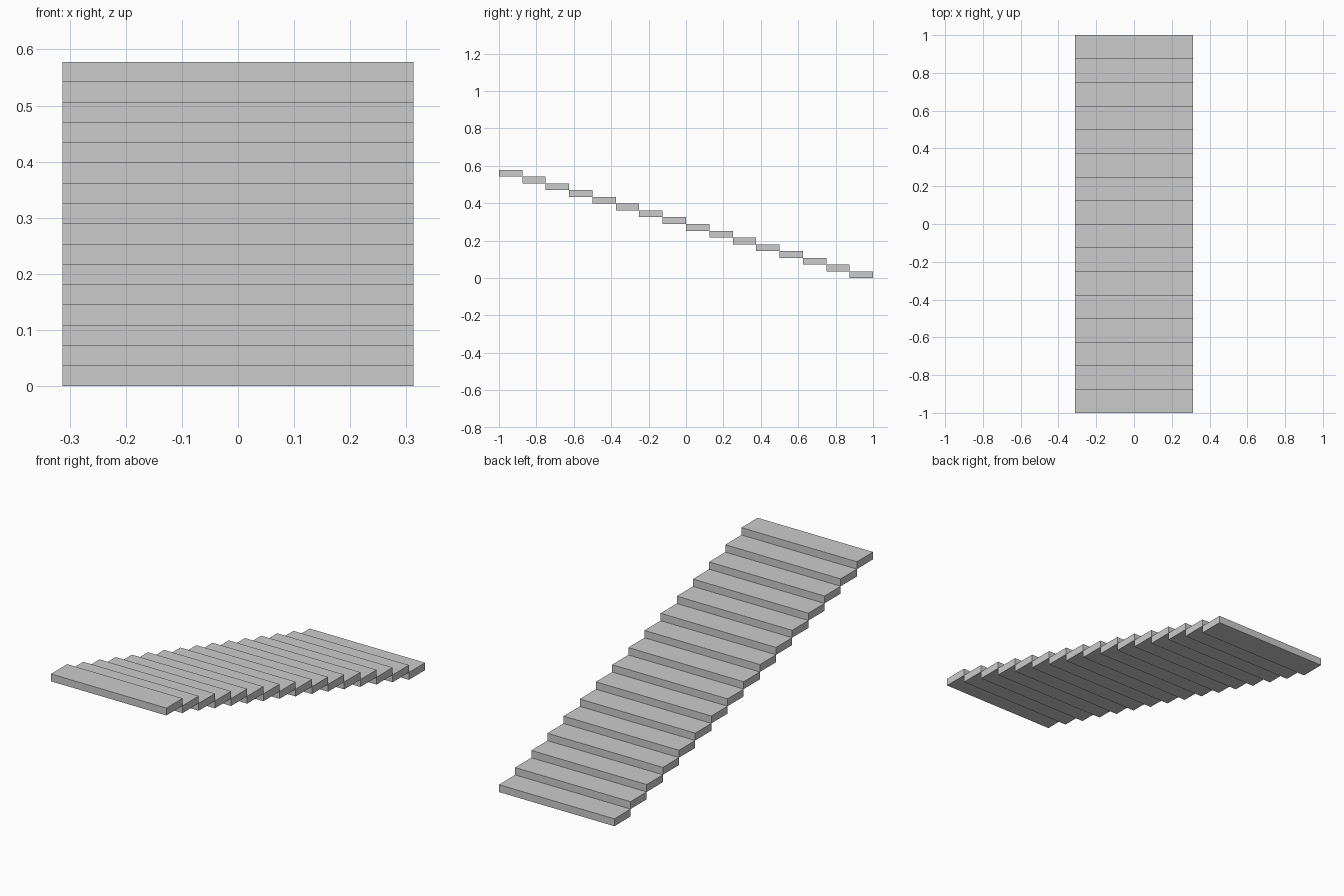
import bpy

if "Cube" in bpy.data.objects:
    bpy.data.objects.remove(bpy.data.objects["Cube"])

STEPS = 16
WIDTH = 0.625
DEPTH = 2 / STEPS
RISE = 0.578 / STEPS

# Bottom tread at the back, on the ground
bpy.ops.mesh.primitive_cube_add(size=1, location=(0, 1 - DEPTH / 2, RISE / 2))
stairs = bpy.context.object
stairs.name = "stair_treads"
stairs.scale = (WIDTH, DEPTH, RISE)
bpy.ops.object.transform_apply(location=False, rotation=False, scale=True)

# Repeat the tread up towards the front, each one rise higher
array = stairs.modifiers.new("flight", 'ARRAY')
array.count = STEPS
array.use_relative_offset = False
array.use_constant_offset = True
array.constant_offset_displace = (0, -DEPTH, RISE)
